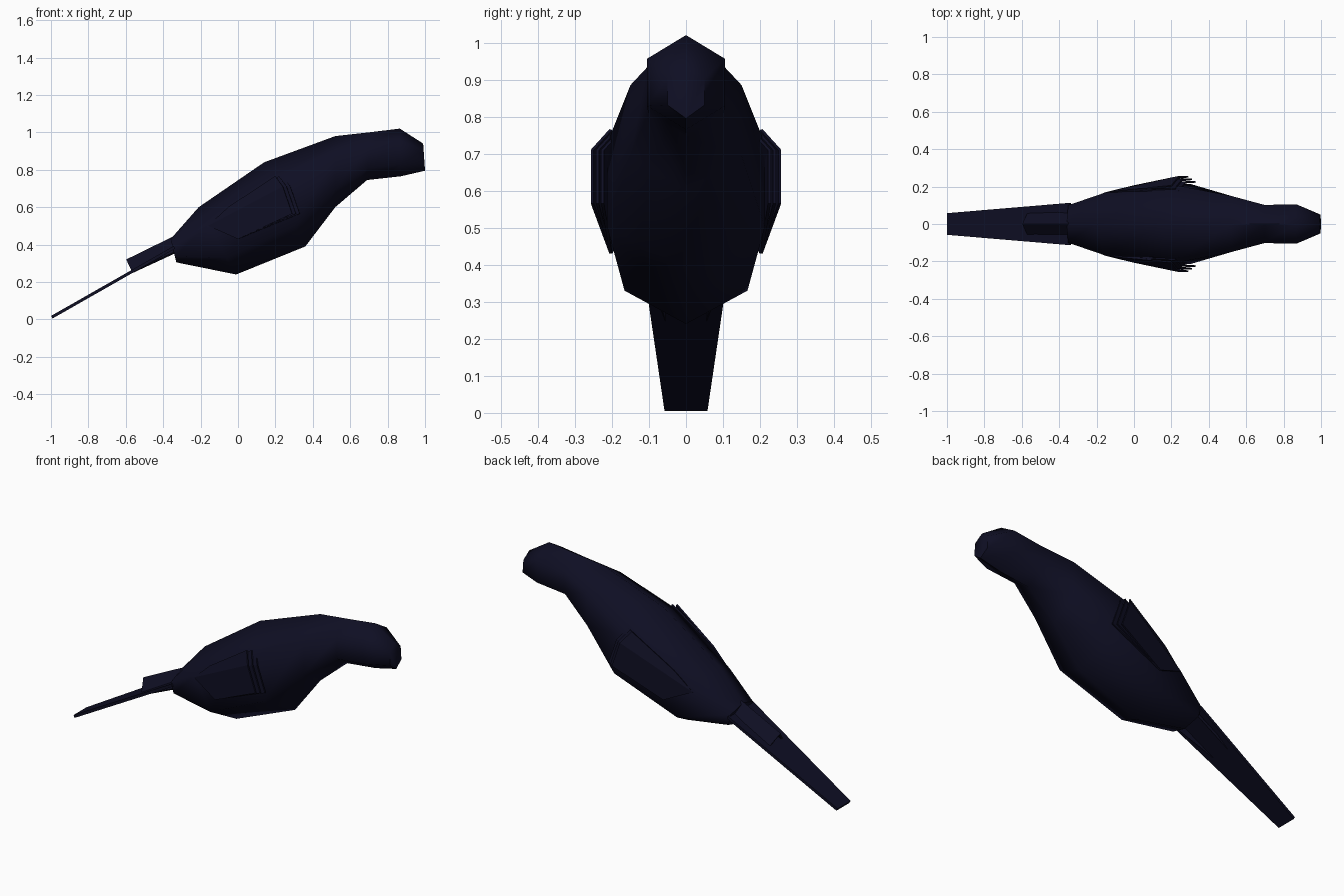
import bpy
import bmesh
import math
from mathutils import Vector

cube = bpy.data.objects.get("Cube")
if cube:
    bpy.data.objects.remove(cube, do_unlink=True)

COLOUR = (0.0045, 0.0045, 0.017, 1)
navy = bpy.data.materials.new("midnight navy")
navy.use_nodes = True
navy.diffuse_color = COLOUR
navy.node_tree.nodes["Principled BSDF"].inputs["Base Color"].default_value = COLOUR


def make_object(name, verts, faces, smooth=False, thickness=0):
    mesh = bpy.data.meshes.new(name)
    mesh.from_pydata(verts, [], faces)
    bm = bmesh.new()
    bm.from_mesh(mesh)
    bmesh.ops.recalc_face_normals(bm, faces=bm.faces)
    bm.to_mesh(mesh)
    bm.free()
    mesh.materials.append(navy)
    obj = bpy.data.objects.new(name, mesh)
    bpy.context.collection.objects.link(obj)
    if thickness:
        mod = obj.modifiers.new("thickness", "SOLIDIFY")
        mod.thickness = thickness
        mod.offset = 0
    if smooth:
        bpy.ops.object.select_all(action="DESELECT")
        obj.select_set(True)
        bpy.context.view_layer.objects.active = obj
        bpy.ops.object.shade_smooth_by_angle(angle=math.radians(62))
    return obj


# Body and head: six-sided rings, each (top x, top z, bottom x, bottom z, half width)
rings = [
    (-0.36, 0.43, -0.33, 0.305, 0.10),
    (-0.21, 0.60, -0.01, 0.24, 0.166),
    (0.14, 0.84, 0.36, 0.39, 0.213),
    (0.52, 0.98, 0.52, 0.60, 0.15),
    (0.70, 1.00, 0.69, 0.745, 0.102),
    (0.865, 1.02, 0.87, 0.765, 0.105),
    (0.99, 0.94, 1.00, 0.795, 0.05),
]
section = [(0, 0), (1, 0.25), (1, 0.75), (0, 1), (-1, 0.75), (-1, 0.25)]
verts = []
for tx, tz, bx, bz, w in rings:
    top, bottom = Vector((tx, 0, tz)), Vector((bx, 0, bz))
    for side, t in section:
        verts.append(top.lerp(bottom, t) + Vector((0, side * w, 0)))
n = len(section)
faces = [(r * n + i, r * n + (i + 1) % n, (r + 1) * n + (i + 1) % n, (r + 1) * n + i)
         for r in range(len(rings) - 1) for i in range(n)]
faces += [tuple(range(n)), tuple(range(len(verts) - n, len(verts)))]
make_object("body_and_head", verts, faces, smooth=True)

# Folded wings: three thin layers fanned out toward the shoulder
for side, label in ((1, "left"), (-1, "right")):
    for layer in range(3):
        out = 0.253 - 0.014 * layer
        fwd = 0.02 * layer
        wing = [
            (0.20 + fwd, out - 0.05, 0.765),
            (0.24 + fwd, out, 0.71),
            (0.29 + fwd, out, 0.565),
            (0.00, 0.203, 0.43),
            (-0.16, 0.164, 0.50),
            (-0.05, 0.178, 0.60),
        ]
        wing = [(x, side * y, z) for x, y, z in wing]
        make_object(f"{label}_wing_layer_{layer + 1}", wing,
                    [(0, 1, 4, 5), (1, 2, 3, 4)], thickness=0.008)

# Long flat tail tapering to the tip
tail = [(-0.995, -0.058, 0.012), (-0.995, 0.058, 0.012),
        (-0.34, 0.113, 0.385), (-0.34, -0.113, 0.385)]
make_object("tail", tail, [(0, 1, 2, 3)], thickness=0.016)

# Short ridged feathers covering the root of the tail
cover = [(-0.595, 0, 0.315), (-0.34, 0, 0.44)]
for side in (1, -1):
    cover += [(-0.565, side * 0.06, 0.252), (-0.31, side * 0.09, 0.37)]
make_object("tail_cover", cover, [(0, 1, 3, 2), (1, 0, 4, 5)], thickness=0.012)
